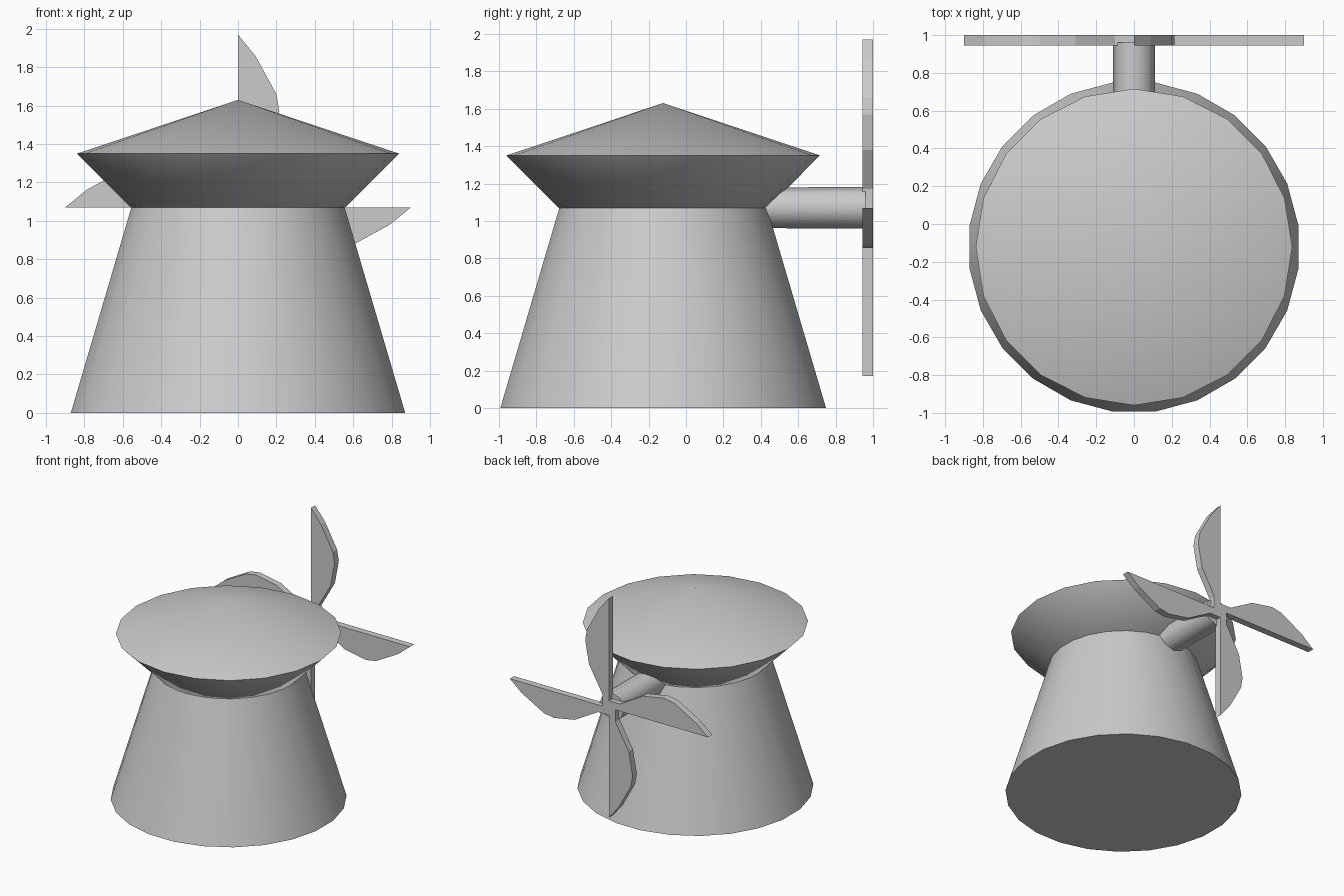
import bpy, bmesh
from math import cos, sin, pi, radians
from mathutils import Matrix, Vector

cube = bpy.data.objects.get("Cube")
if cube:
    bpy.data.objects.remove(cube)

grey = bpy.data.materials.new("plain_grey")
grey.use_nodes = True
colour = (0.6, 0.6, 0.6, 1)
grey.diffuse_color = colour
grey.node_tree.nodes["Principled BSDF"].inputs["Base Color"].default_value = colour

AXIS_Y = -0.122   # tower axis
HUB_Z = 1.07      # fan height


def finish(name, bm, smooth=True):
    """Turn a bmesh into a grey object, smooth except at sharp edges."""
    bmesh.ops.recalc_face_normals(bm, faces=bm.faces)
    mesh = bpy.data.meshes.new(name)
    bm.to_mesh(mesh)
    bm.free()
    mesh.materials.append(grey)
    obj = bpy.data.objects.new(name, mesh)
    bpy.context.collection.objects.link(obj)
    if smooth:
        bpy.ops.object.select_all(action='DESELECT')
        obj.select_set(True)
        bpy.context.view_layer.objects.active = obj
        bpy.ops.object.shade_smooth_by_angle(angle=radians(50))
    return obj


def frustum(name, sides, r1, r2, start, end, turn=0.0):
    """Cone or cylinder between two points; zero radius gives a tip."""
    start, end = Vector(start), Vector(end)
    axis = end - start
    bm = bmesh.new()
    place = (Matrix.Translation((start + end) / 2)
             @ axis.to_track_quat('Z', 'Y').to_matrix().to_4x4()
             @ Matrix.Rotation(turn, 4, 'Z'))
    bmesh.ops.create_cone(bm, cap_ends=True, segments=sides, radius1=r1,
                          radius2=r2, depth=axis.length, matrix=place)
    return finish(name, bm)


def on_axis(z):
    return (0, AXIS_Y, z)


# Tapered tower, flared eaves and shallow roof
frustum("tower", 24, 0.878, 0.56, on_axis(0), on_axis(HUB_Z), pi / 24)
frustum("eaves", 20, 0.56, 0.838, on_axis(HUB_Z), on_axis(1.35))
frustum("roof", 20, 0.838, 0, on_axis(1.35), on_axis(1.63))

# Axle from the tower back to the fan
frustum("fan_axle", 8, 0.107, 0.112, (0, 0.2, HUB_Z), (0, 0.96, HUB_Z))

# Four-bladed fan: one blade outline (sideways, outward) turned four times
blade = [(0, 0.9), (0.09, 0.79), (0.2, 0.59), (0.215, 0.5),
         (0.18, 0.31), (0.06, 0.1), (0.06, 0)]
bm = bmesh.new()
hub = []
for i in range(4):
    c, s = cos(i * pi / 2), sin(i * pi / 2)
    verts = [bm.verts.new((x * c + z * s, 0.945, HUB_Z - x * s + z * c))
             for x, z in blade]
    hub.append(verts)
outline = [v for verts in hub for v in verts]
face = bm.faces.new(outline)
solid = bmesh.ops.extrude_face_region(bm, geom=[face])
moved = [v for v in solid["geom"] if isinstance(v, bmesh.types.BMVert)]
bmesh.ops.translate(bm, verts=moved, vec=(0, 0.055, 0))
finish("fan_blades", bm, smooth=False)
